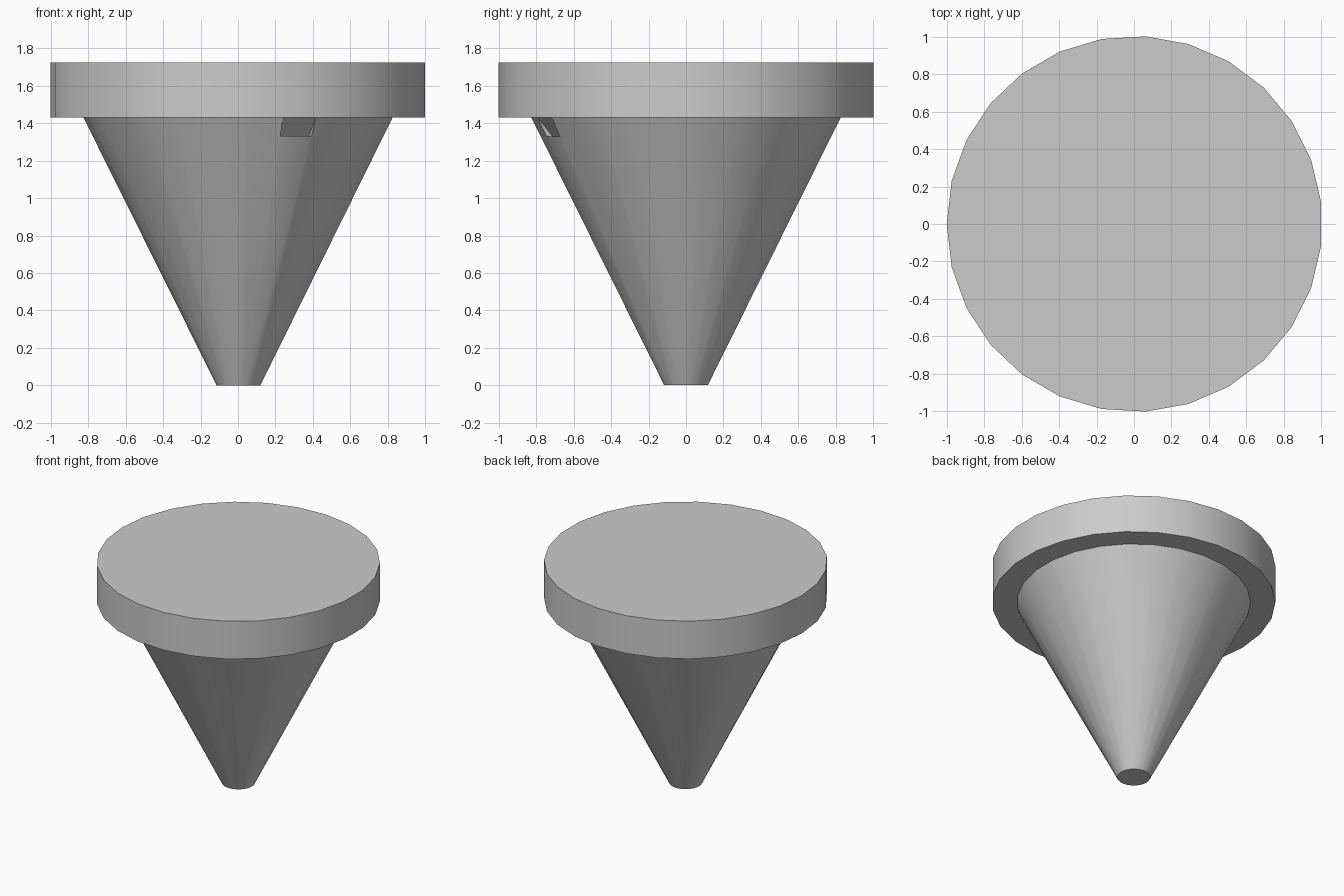
import bpy, bmesh, math

cube = bpy.data.objects.get("Cube")
if cube:
    bpy.data.objects.remove(cube, do_unlink=True)

SIDES = 27
CENTRE_X = 0.003
RIM_Z, TOP_Z = 1.43, 1.725

grey = bpy.data.materials.new("plain grey")
grey.use_nodes = True
colour = (0.6, 0.6, 0.6, 1)
grey.diffuse_color = colour
grey.node_tree.nodes["Principled BSDF"].inputs["Base Color"].default_value = colour


def frustum(name, r_low, r_high, z_low, z_high):
    """Closed round part with one corner pointing to -x."""
    bm = bmesh.new()
    rings = []
    for r, z in ((r_low, z_low), (r_high, z_high)):
        rings.append([bm.verts.new((CENTRE_X - r * math.cos(math.tau * i / SIDES),
                                    -r * math.sin(math.tau * i / SIDES), z))
                      for i in range(SIDES)])
    low, high = rings
    for i in range(SIDES):
        j = (i + 1) % SIDES
        bm.faces.new((low[i], low[j], high[j], high[i]))
    bm.faces.new(low[::-1])
    bm.faces.new(high)
    bmesh.ops.recalc_face_normals(bm, faces=bm.faces)
    mesh = bpy.data.meshes.new(name)
    bm.to_mesh(mesh)
    bm.free()
    mesh.materials.append(grey)
    obj = bpy.data.objects.new(name, mesh)
    bpy.context.collection.objects.link(obj)
    return obj


def smooth(obj):
    bpy.ops.object.select_all(action='DESELECT')
    obj.select_set(True)
    bpy.context.view_layer.objects.active = obj
    bpy.ops.object.shade_smooth_by_angle(angle=math.radians(30))


# Round flat cap and tapering body
cap = frustum("round_cap", 1.003, 1.003, RIM_Z, TOP_Z)
body = frustum("tapered_body", 0.117, 0.828, 0, RIM_Z)

# Shallow notch under the cap: one facet, its lower edge sunk into the body
bm = bmesh.new()
bm.from_mesh(body.data)
angle = math.radians(-66.67)
facing = (math.cos(angle), math.sin(angle))
facet = max((f for f in bm.faces if len(f.verts) == 4),
            key=lambda f: f.normal.x * facing[0] + f.normal.y * facing[1])
uprights = [e for e in facet.edges if abs(e.verts[0].co.z - e.verts[1].co.z) > 1]
lower = []
for e in uprights:
    bottom = min(e.verts, key=lambda v: v.co.z)
    new_edge, vert = bmesh.utils.edge_split(e, bottom, 1.33 / RIM_Z)
    lower.append(vert)
bmesh.utils.face_split(facet, lower[0], lower[1])
notch = max((f for f in bm.faces if set(lower) <= set(f.verts)),
            key=lambda f: f.calc_center_median().z)
top = [v for v in notch.verts if v not in lower]
bm.faces.remove(notch)
sunk = []
for v in lower:
    sunk.append(bm.verts.new((v.co.x - 0.035 * facing[0],
                              v.co.y - 0.035 * facing[1], v.co.z)))
partner = [min(top, key=lambda t: (t.co - v.co).length) for v in lower]
bm.faces.new((sunk[0], sunk[1], partner[1], partner[0]))
bm.faces.new((lower[0], lower[1], sunk[1], sunk[0]))
for k in range(2):
    bm.faces.new((lower[k], sunk[k], partner[k]))
bmesh.ops.recalc_face_normals(bm, faces=bm.faces)
bm.to_mesh(body.data)
bm.free()

for part in (cap, body):
    smooth(part)
